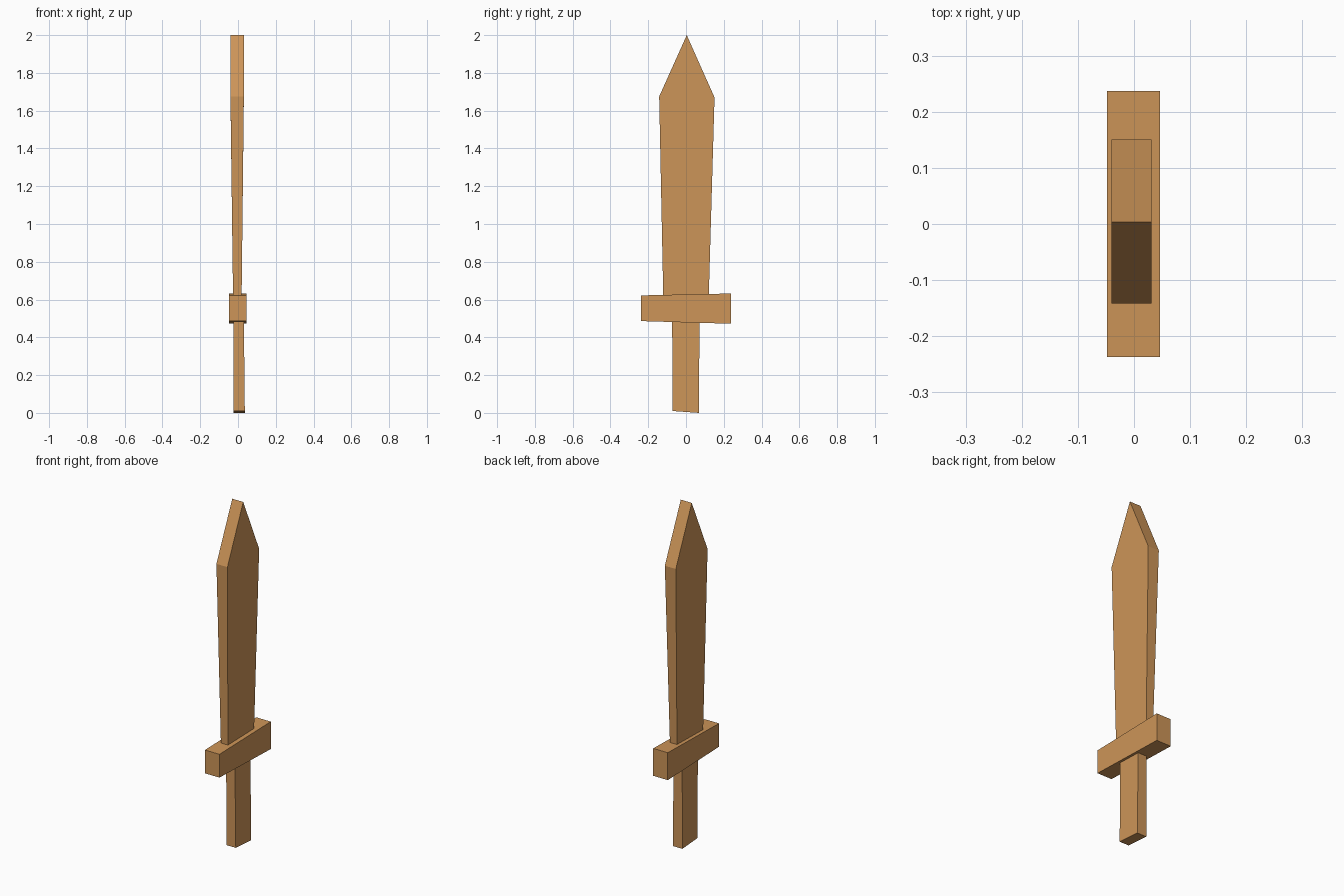
import bpy

if "Cube" in bpy.data.objects:
    bpy.data.objects.remove(bpy.data.objects["Cube"])

# One wood colour for the whole toy sword
wood = bpy.data.materials.new("wood")
wood.diffuse_color = (0.61, 0.30, 0.098, 1)
wood.use_nodes = True
wood.node_tree.nodes["Principled BSDF"].inputs["Base Color"].default_value = wood.diffuse_color


def loft(name, left, right):
    """Solid slab between two matching (x, y, z) outlines, left at -x and right at +x."""
    n = len(left)
    faces = [list(range(n))[::-1], list(range(n, 2 * n))]
    faces += [[i, (i + 1) % n, n + (i + 1) % n, n + i] for i in range(n)]
    mesh = bpy.data.meshes.new(name)
    mesh.from_pydata(left + right, [], faces)
    mesh.materials.append(wood)
    mesh.update()
    obj = bpy.data.objects.new(name, mesh)
    bpy.context.collection.objects.link(obj)
    return obj


def slab(name, profile):
    """Profile rows are (y, z, x_min, x_max), counter-clockwise seen from +x."""
    return loft(name,
                [(a, y, z) for y, z, a, b in profile],
                [(b, y, z) for y, z, a, b in profile])


# Blade: widens towards the shoulders, then a pointed tip
slab("blade", [
    (-0.12, 0.60, -0.026, 0.019),
    (0.12, 0.60, -0.026, 0.019),
    (0.151, 1.67, -0.040, 0.031),
    (0.004, 2.00, -0.040, 0.031),
    (-0.142, 1.675, -0.040, 0.031),
])

# Crossguard: slightly deeper at the back end
slab("crossguard", [
    (-0.237, 0.486, -0.048, 0.046),
    (0.237, 0.472, -0.048, 0.046),
    (0.237, 0.632, -0.048, 0.046),
    (-0.237, 0.622, -0.048, 0.046),
])

# Handle: plain bar with a slanted end
slab("handle", [
    (-0.072, 0.01, -0.025, 0.036),
    (0.069, 0.0, -0.025, 0.036),
    (0.071, 0.50, -0.025, 0.031),
    (-0.073, 0.50, -0.025, 0.031),
])
